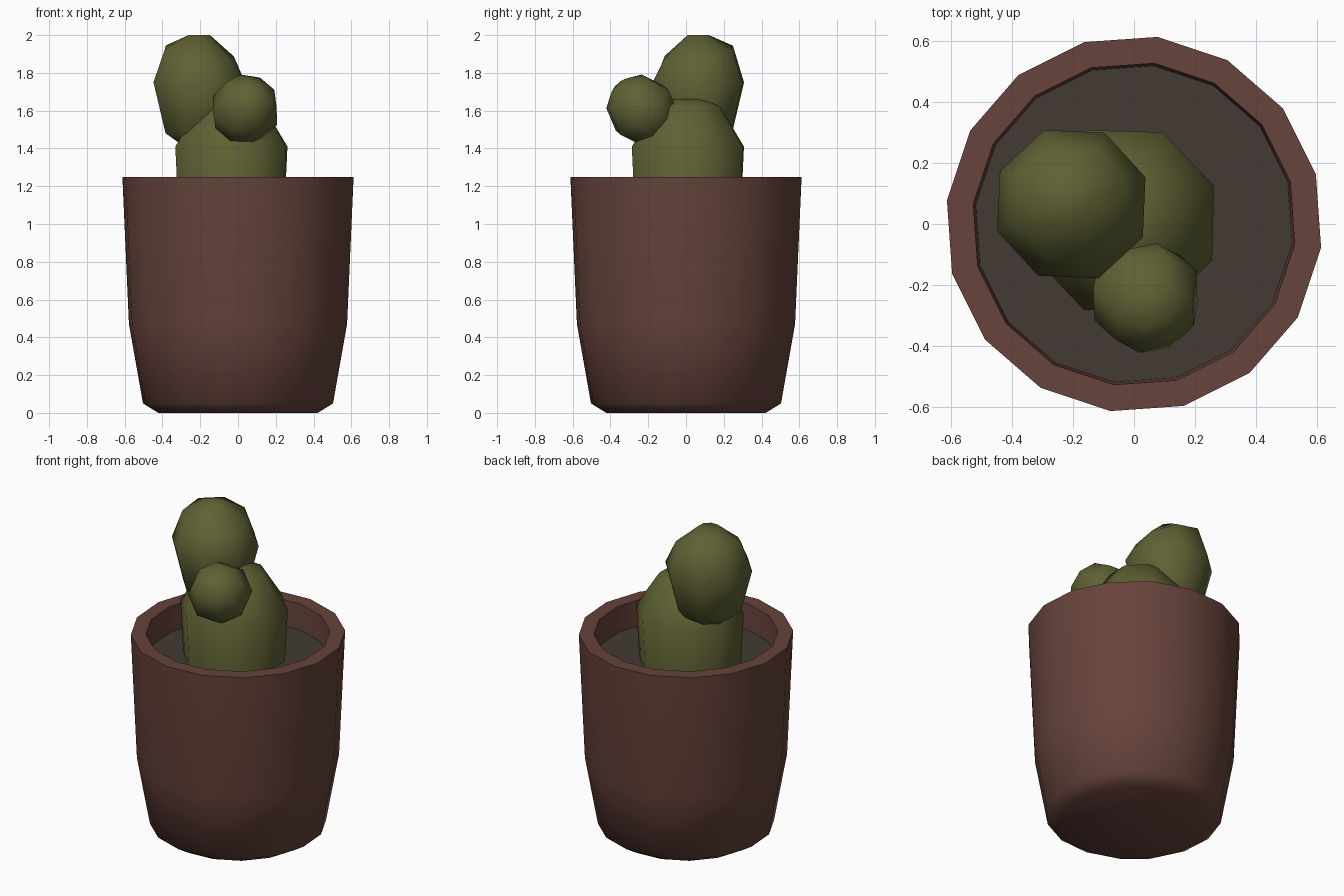
import bpy, bmesh, math
from mathutils import Matrix, Vector

if "Cube" in bpy.data.objects:
    bpy.data.objects.remove(bpy.data.objects["Cube"])


def material(name, rgb):
    m = bpy.data.materials.new(name)
    m.diffuse_color = (*rgb, 1)
    m.use_nodes = True
    m.node_tree.nodes["Principled BSDF"].inputs["Base Color"].default_value = m.diffuse_color
    return m


clay = material("brown clay", (0.133, 0.056, 0.044))
earth = material("dark soil", (0.056, 0.043, 0.033))
green = material("cactus green", (0.115, 0.120, 0.034))


def lathe(name, rings, sides, offset, mat, matrix=Matrix(), cap_start=True, cap_end=True, angle=60):
    """Spin (radius, height, slope) rings; slope raises a ring towards back left."""
    bm = bmesh.new()
    loops = []
    for r, z, slope in rings:
        loop = []
        for i in range(sides):
            a = math.radians(offset) + math.tau * i / sides
            lift = slope * r * math.cos(a - math.radians(135))
            loop.append(bm.verts.new((r * math.cos(a), r * math.sin(a), z + lift)))
        loops.append(loop)
    for lo, hi in zip(loops, loops[1:]):
        for i in range(sides):
            j = (i + 1) % sides
            bm.faces.new((lo[i], lo[j], hi[j], hi[i]))
    if cap_start:
        bm.faces.new(loops[0][::-1])
    if cap_end:
        bm.faces.new(loops[-1])
    mesh = bpy.data.meshes.new(name)
    bm.transform(matrix)
    bm.to_mesh(mesh)
    bm.free()
    mesh.materials.append(mat)
    ob = bpy.data.objects.new(name, mesh)
    bpy.context.collection.objects.link(ob)
    bpy.ops.object.select_all(action='DESELECT')
    ob.select_set(True)
    bpy.context.view_layer.objects.active = ob
    bpy.ops.object.shade_smooth_by_angle(angle=math.radians(angle))
    return ob


# Pot: tapered outer wall, flat rim and inner wall down to the soil
lathe("pot", [(0.425, 0, 0), (0.507, 0.05, 0), (0.582, 0.47, 0), (0.617, 1.25, 0),
              (0.53, 1.25, 0), (0.52, 1.06, 0)], 16, -7.2, clay, cap_end=False)

# Soil disc
lathe("soil", [(0.52, 1.07, 0), (0.522, 1.09, 0)], 16, -7.2, earth)

# Main stem
lathe("cactus_stem", [(0.30, 1.05, 0), (0.318, 1.41, 0), (0.18, 1.625, 0), (0.07, 1.663, 0)],
      8, 21, green, Matrix.Translation((-0.035, 0.01, 0)))

# Large upright lobe
lathe("large_lobe", [(0.07, 1.40, 0), (0.19, 1.48, 0), (0.258, 1.75, 0), (0.195, 1.905, 0.22),
                     (0.06, 2.0, 0)],
      8, 20, green, Matrix.Translation((-0.205, 0.065, 0)))

# Small ball-shaped lobe leaning forward
lean = Vector((0.25, -0.7, 0.75)).to_track_quat('Z', 'Y').to_matrix().to_4x4()
lathe("small_lobe", [(0.05, -0.18, 0), (0.14, -0.125, 0), (0.188, 0.0, 0), (0.14, 0.13, 0),
                     (0.05, 0.185, 0)],
      8, 10, green, Matrix.Translation((0.037, -0.232, 1.602)) @ lean)
